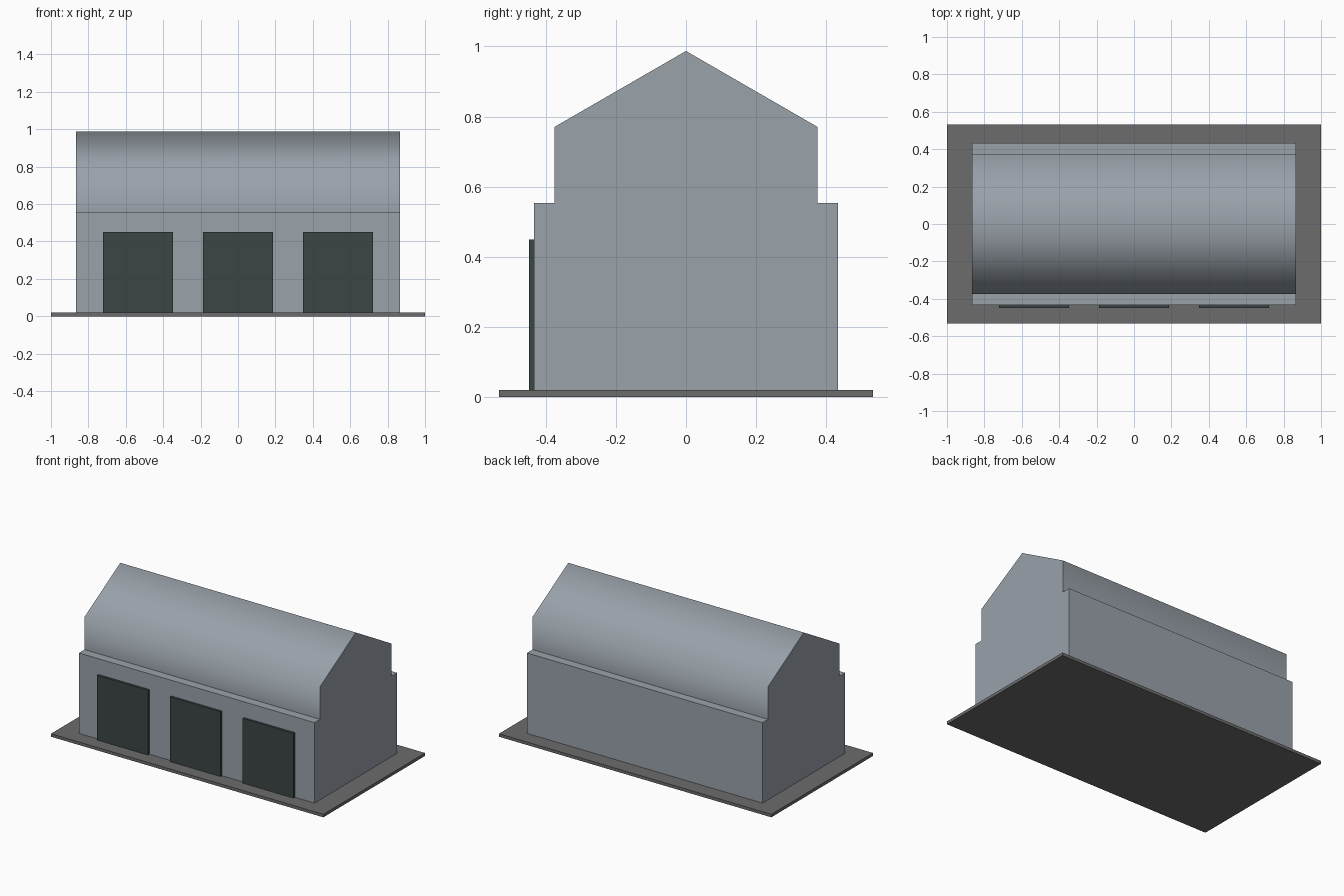
import bpy
from math import radians
from mathutils import Matrix

cube = bpy.data.objects.get("Cube")
if cube:
    bpy.data.objects.remove(cube, do_unlink=True)


def make_material(name, rgb):
    mat = bpy.data.materials.new(name)
    mat.use_nodes = True
    color = (*rgb, 1)
    mat.diffuse_color = color
    mat.node_tree.nodes["Principled BSDF"].inputs["Base Color"].default_value = color
    return mat


def box(name, center, size, mat):
    bpy.ops.mesh.primitive_cube_add(size=1, location=center)
    obj = bpy.context.object
    obj.name = name
    obj.scale = size
    bpy.ops.object.transform_apply(location=False, rotation=False, scale=True)
    obj.data.materials.append(mat)
    return obj


metal = make_material("grey_blue_metal", (0.32, 0.36, 0.40))
concrete = make_material("dark_concrete", (0.15, 0.15, 0.15))
door_paint = make_material("dark_door", (0.045, 0.058, 0.058))

# Ground slab and main hall
base_top, hall_top = 0.02, 0.554
half_length, half_depth = 0.865, 0.433
box("base_slab", (0, 0, base_top / 2), (2, 1.066, base_top), concrete)
box("hall_walls", (0, 0, (base_top + hall_top) / 2),
    (2 * half_length, 2 * half_depth, hall_top - base_top), metal)

# Six-sided roof barrel with a corner as the ridge, lower half sunk in the hall
bpy.ops.mesh.primitive_cylinder_add(vertices=6, radius=half_depth, depth=2 * half_length,
                                    location=(0, 0, hall_top))
roof = bpy.context.object
roof.name = "roof_barrel"
roof.data.transform(Matrix.Rotation(radians(30), 4, "X") @ Matrix.Rotation(radians(90), 4, "Y"))
roof.data.materials.append(metal)
bpy.ops.object.shade_smooth_by_angle(angle=radians(65))

# Three loading doors along the front
for label, x in (("right", -0.535), ("middle", 0), ("left", 0.535)):
    box(label + "_door", (x, -half_depth, 0.235), (0.373, 0.03, 0.43), door_paint)
